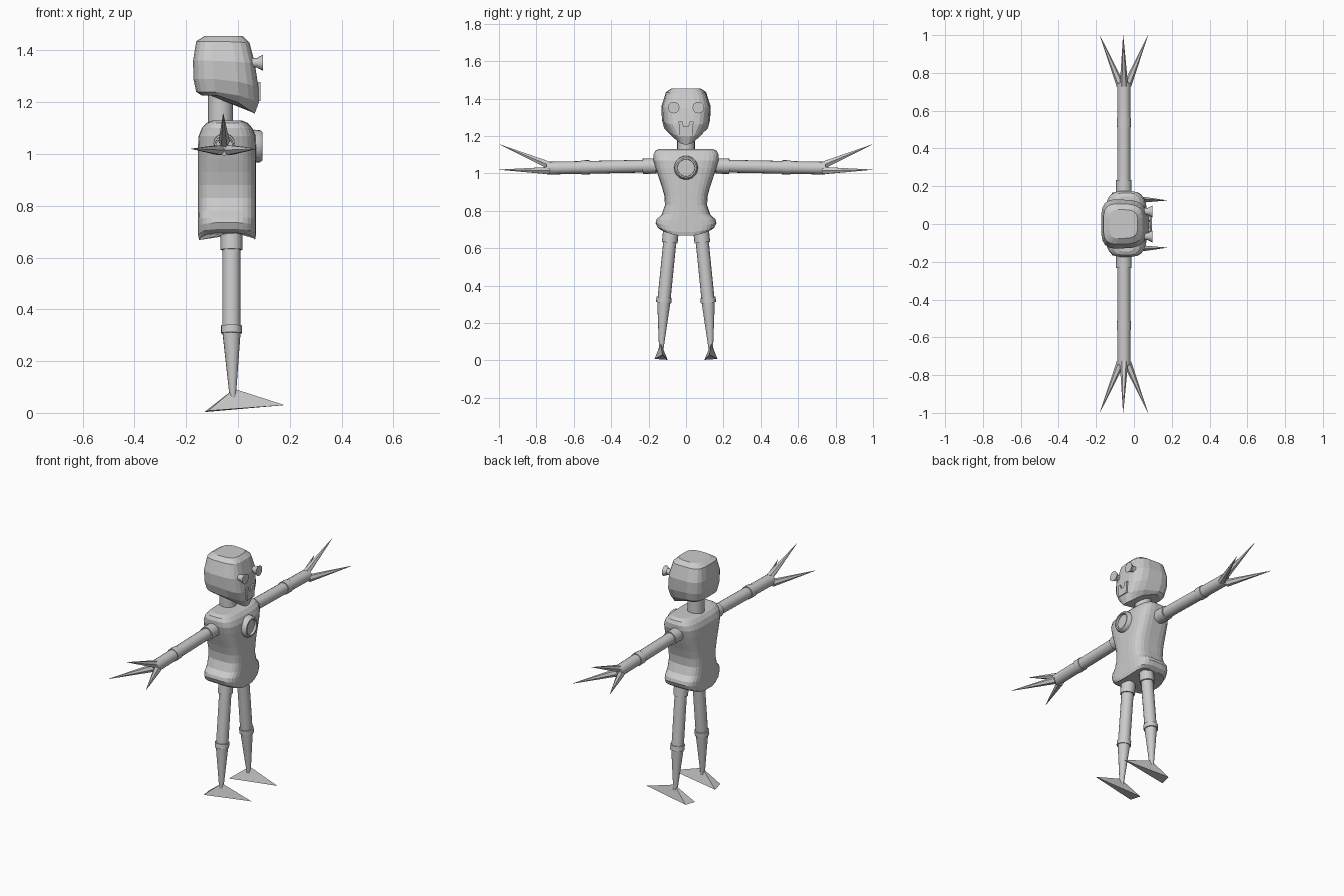
import bpy, bmesh, math
from mathutils import Vector

if "Cube" in bpy.data.objects:
    bpy.data.objects.remove(bpy.data.objects["Cube"])

grey = bpy.data.materials.new("light_grey")
grey.diffuse_color = (0.6, 0.6, 0.6, 1)
grey.use_nodes = True
grey.node_tree.nodes["Principled BSDF"].inputs["Base Color"].default_value = grey.diffuse_color


def add_mesh(name, verts, faces, smooth=False):
    bm = bmesh.new()
    vs = [bm.verts.new(v) for v in verts]
    for f in faces:
        bm.faces.new([vs[i] for i in f])
    bmesh.ops.recalc_face_normals(bm, faces=bm.faces)
    me = bpy.data.meshes.new(name)
    bm.to_mesh(me)
    bm.free()
    me.materials.append(grey)
    ob = bpy.data.objects.new(name, me)
    bpy.context.collection.objects.link(ob)
    if smooth:
        bpy.ops.object.select_all(action='DESELECT')
        ob.select_set(True)
        bpy.context.view_layer.objects.active = ob
        bpy.ops.object.shade_smooth_by_angle(angle=math.radians(35))
    return ob


def loft(name, rings, smooth=False):
    """Skin a list of equal-length point rings and cap both ends."""
    n = len(rings[0])
    verts = [p for r in rings for p in r]
    faces = [(k * n + i, k * n + (i + 1) % n, (k + 1) * n + (i + 1) % n, (k + 1) * n + i)
             for k in range(len(rings) - 1) for i in range(n)]
    faces += [range(n), range(len(verts) - n, len(verts))]
    return add_mesh(name, verts, faces, smooth)


def rod(name, a, b, r1, r2, n=16, smooth=True):
    """Round or faceted tapered bar from a to b."""
    a, b = Vector(a), Vector(b)
    q = (b - a).to_track_quat('Z', 'Y')
    rings = [[c + q @ Vector((r * math.cos(t), r * math.sin(t), 0))
              for t in (2 * math.pi * i / n for i in range(n))]
             for c, r in ((a, r1), (b, r2))]
    return loft(name, rings, smooth)


def squircle(n, power):
    """Unit rounded square outline."""
    pts = []
    for i in range(n):
        t = 2 * math.pi * (i + 0.5) / n
        c, s = math.cos(t), math.sin(t)
        pts.append((math.copysign(abs(c) ** (2 / power), c),
                    math.copysign(abs(s) ** (2 / power), s)))
    return pts


# Torso: height, half width, half depth, lift of the hem at the sides
torso = [(.665, .13, .108, .03), (.685, .152, .1125, .025), (.715, .163, .1125, .02),
         (.745, .158, .1125, .01), (.78, .13, .1125, 0), (.83, .113, .1125, 0),
         (.88, .116, .1125, 0), (.93, .130, .1125, 0), (.98, .147, .1125, 0),
         (1.03, .163, .1125, 0), (1.07, .174, .110, 0), (1.10, .175, .098, 0),
         (1.12, .165, .08, 0), (1.13, .145, .055, 0)]
loft("torso", [[(-.042 + hx * u, hy * v, z + lift * v * v) for u, v in squircle(28, 3.6)]
               for z, hy, hx, lift in torso])

# Neck
rod("neck", (-.067, 0, 1.10), (-.067, 0, 1.26), .048, .048)

# Head: back x, front x, back z, front z, back half width, front half width
head = [(-.13, .02, 1.455, 1.455, .078, .07), (-.162, .045, 1.435, 1.43, .108, .10),
        (-.174, .066, 1.36, 1.35, .132, .118), (-.173, .079, 1.29, 1.26, .130, .105),
        (-.162, .082, 1.24, 1.20, .118, .065), (-.14, .065, 1.225, 1.155, .10, .034)]


def head_ring(xb, xf, zb, zf, wb, wf):
    ring = []
    for u, v in squircle(20, 3.8):
        s = (u + 1) / 2
        k = max(0, (s - .5) / .5)
        ring.append((xb + (xf - xb) * s, v * (wb + (wf - wb) * k), zb + (zf - zb) * k))
    return ring


loft("head", [head_ring(*h) for h in head])

# Mouth plate with a notch in the upper edge
mouth = [(-.04, 1.278), (-.02, 1.278), (-.012, 1.25), (.012, 1.25), (.02, 1.278),
         (.04, 1.278), (.034, 1.205), (-.034, 1.205)]
loft("mouth", [[(x, y, z) for y, z in mouth] for x in (.07, .087)])

# Chest disc with raised rim
rod("chest_disc", (.06, 0, 1.03), (.08, 0, 1.03), .05, .05, 24)
prof = [(.06, .064), (.085, .062), (.095, .054), (.095, .046), (.06, .044)]
n = 24
rim_v = [(x, r * math.cos(2 * math.pi * i / n), 1.03 + r * math.sin(2 * math.pi * i / n))
         for i in range(n) for x, r in prof]
rim_f = [(i * 5 + k, i * 5 + (k + 1) % 5, (i + 1) % n * 5 + (k + 1) % 5, (i + 1) % n * 5 + k)
         for i in range(n) for k in range(5)]
add_mesh("chest_rim", rim_v, rim_f, True)

for s, side in ((1, "left"), (-1, "right")):
    # Eye: stalk with flared lens
    rod(side + "_eye_stalk", (.05, s * .066, 1.352), (.08, s * .066, 1.352), .018, .018)
    rod(side + "_eye_lens", (.075, s * .066, 1.352), (.097, s * .066, 1.352), .02, .031)

    # Arm with shoulder and elbow cuffs
    x = -.053
    rod(side + "_arm", (x, s * .15, 1.04), (x, s * .745, 1.028), .034, .034)
    rod(side + "_shoulder_cuff", (x, s * .16, 1.04), (x, s * .232, 1.038), .041, .041)
    rod(side + "_elbow_cuff", (x, s * .515, 1.033), (x, s * .56, 1.032), .038, .038)

    # Three pointed fingers
    for k, (bx, bz, tx, tz) in enumerate([(x, 1.045, x - .004, 1.155),
                                          (x - .018, 1.015, -.18, 1.02),
                                          (x + .018, 1.015, .073, 1.02)]):
        rod(f"{side}_finger_{k + 1}", (bx, s * .735, bz), (tx, s * .997, tz), .022, .0008, 6, False)

    # Leg with hip and knee cuffs, tapering shin
    hip, knee, ankle = (-.025, s * .08, .70), (-.025, s * .118, .32), (-.02, s * .133, .05)
    rod(side + "_thigh", hip, knee, .035, .035)
    rod(side + "_hip_cuff", hip, (-.025, s * .087, .63), .042, .042)
    rod(side + "_knee_cuff", (-.025, s * .117, .337), (-.025, s * .12, .308), .041, .041)
    rod(side + "_shin", knee, ankle, .036, .011)

    # Wedge foot
    add_mesh(side + "_foot",
             [(-.13, s * .098, .003), (-.115, s * .168, .008), (.18, s * .125, .03), (-.015, s * .135, .093)],
             [(0, 1, 2), (0, 1, 3), (1, 2, 3), (2, 0, 3)])
